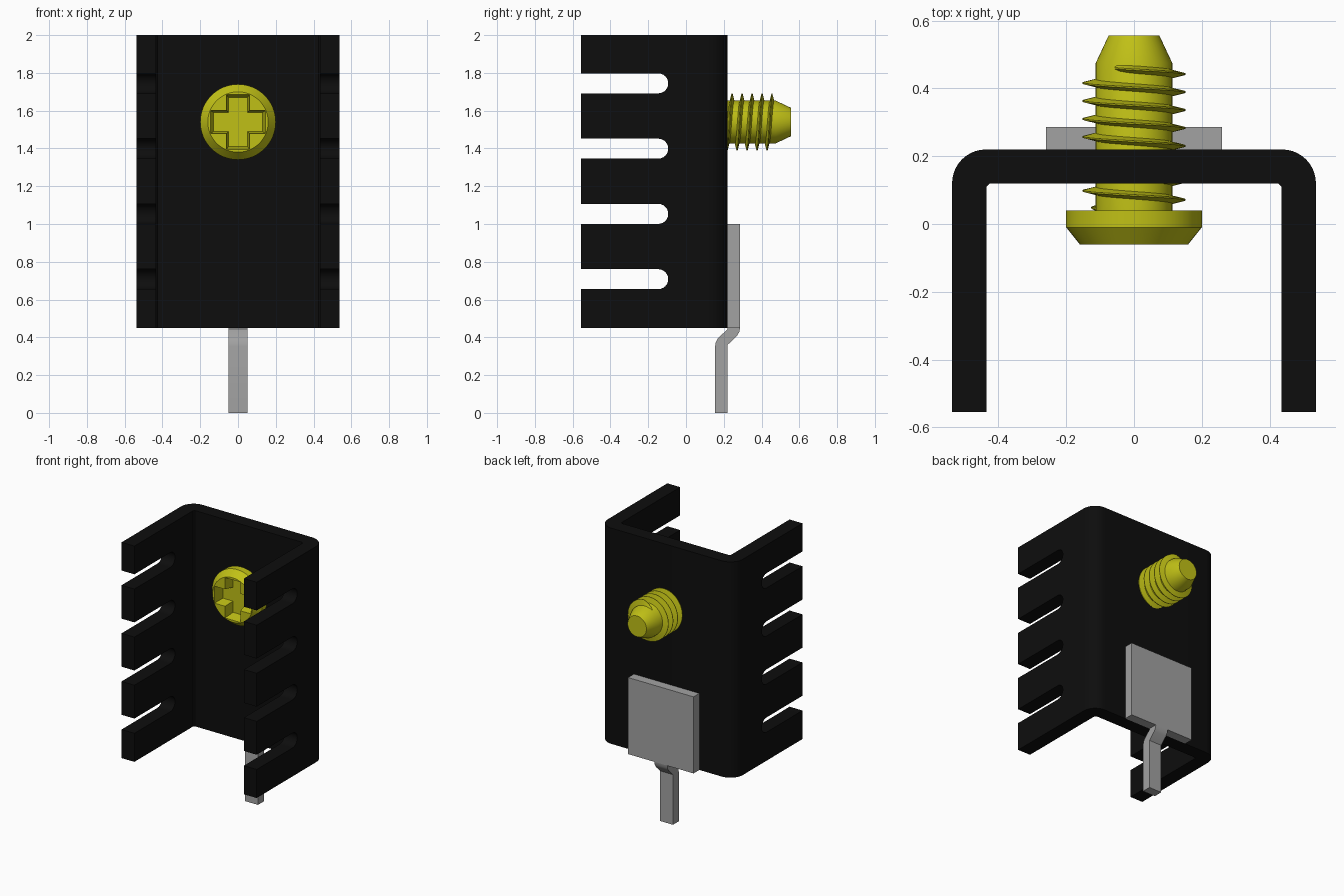
import bpy, bmesh, math

if "Cube" in bpy.data.objects:
    bpy.data.objects.remove(bpy.data.objects["Cube"], do_unlink=True)


def material(name, rgb):
    m = bpy.data.materials.new(name)
    m.use_nodes = True
    m.diffuse_color = (*rgb, 1)
    m.node_tree.nodes["Principled BSDF"].inputs["Base Color"].default_value = (*rgb, 1)
    return m


BLACK = material("black anodised", (0.004, 0.004, 0.004))
YELLOW = material("yellow metal", (0.53, 0.53, 0.008))
GREY = material("grey metal", (0.36, 0.36, 0.36))


def finish(name, bm, mat):
    bmesh.ops.recalc_face_normals(bm, faces=bm.faces)
    me = bpy.data.meshes.new(name)
    bm.to_mesh(me)
    bm.free()
    me.materials.append(mat)
    ob = bpy.data.objects.new(name, me)
    bpy.context.collection.objects.link(ob)
    return ob


def loft(name, loops, mat):
    """Skin matching closed loops of points and cap both ends."""
    bm = bmesh.new()
    rings = [[bm.verts.new(p) for p in loop] for loop in loops]
    n = len(rings[0])
    for a, b in zip(rings, rings[1:]):
        for i in range(n):
            j = (i + 1) % n
            bm.faces.new((a[i], a[j], b[j], b[i]))
    bm.faces.new(rings[0])
    bm.faces.new(rings[-1])
    return finish(name, bm, mat)


def cut(ob, cutters):
    """Subtract the cutters, bake the result and remove them."""
    for c in cutters:
        c.hide_render = True
        mod = ob.modifiers.new("cut", "BOOLEAN")
        mod.operation, mod.solver, mod.object = "DIFFERENCE", "EXACT", c
    bpy.context.view_layer.update()
    dg = bpy.context.evaluated_depsgraph_get()
    baked = bpy.data.meshes.new_from_object(ob.evaluated_get(dg))
    ob.modifiers.clear()
    ob.data = baked
    for c in cutters:
        bpy.data.objects.remove(c, do_unlink=True)


def smooth(ob, angle=30):
    bpy.ops.object.select_all(action="DESELECT")
    bpy.context.view_layer.objects.active = ob
    ob.select_set(True)
    bpy.ops.object.shade_smooth_by_angle(angle=math.radians(angle))


def arc(cx, cy, r, a0, a1, n):
    return [(cx + r * math.cos(math.radians(a0 + (a1 - a0) * i / n)),
             cy + r * math.sin(math.radians(a0 + (a1 - a0) * i / n))) for i in range(n + 1)]


# Heat sink: U channel with rounded outer corners
half = [(0.435, 0.11), (0.435, -0.555), (0.537, -0.555)] + arc(0.437, 0.12, 0.1, 0, 90, 10)
half = [(0.425, 0.12)] + half
outline = half + [(-x, y) for x, y in reversed(half)]
sink = loft("heat_sink", [[(x, y, z) for x, y in outline] for z in (0.45, 2.0)], BLACK)

# Round-ended slots through both side walls
slots = []
for k in range(4):
    z = 0.708 + 0.3455 * k
    shape = [(-0.7, z - 0.053)] + arc(-0.147, z, 0.053, -90, 90, 12) + [(-0.7, z + 0.053)]
    slots.append(loft("slot_cutter", [[(x, y, w) for y, w in shape] for x in (-0.7, 0.7)], BLACK))
cut(sink, slots)
smooth(sink)

# Screw: head, shank and tapered point turned about the y axis
AXIS = 1.54


def ring(r, y, n=48):
    return [(r * math.cos(2 * math.pi * i / n), y, AXIS + r * math.sin(2 * math.pi * i / n))
            for i in range(n)]


profile = [(0.16, -0.06), (0.2, -0.01), (0.2, 0.04), (0.113, 0.04), (0.113, 0.475), (0.075, 0.556)]
screw = loft("screw", [ring(r, y) for r, y in profile], YELLOW)


# Tapered cross recess in the head
def cross(length, arm, y):
    quarter = [(length, -arm), (length, arm), (arm, arm)]
    pts = []
    for q in range(4):
        c, s = ((1, 0), (0, 1), (-1, 0), (0, -1))[q]
        pts += [(x * c - z * s, y, AXIS + x * s + z * c) for x, z in quarter]
    return pts


cut(screw, [loft("recess_cutter", [cross(0.148, 0.063, -0.075), cross(0.13, 0.05, 0.015)], YELLOW)])
smooth(screw)

# Helical thread, fading in and out at its ends
PITCH, TURNS, STEPS = 0.053, 7.85, 48
total = int(TURNS * STEPS)
sections = []
for i in range(total + 1):
    a = math.pi + 2 * math.pi * i / STEPS
    y = 0.045 + PITCH * i / STEPS
    fade = min(1, i / 5, (total - i) / 5)
    tip = 0.114 + 0.038 * fade
    sections.append([(r * math.cos(a), y + d, AXIS + r * math.sin(a))
                     for r, d in ((0.106, -0.013), (tip, -0.002), (tip, 0.002), (0.106, 0.013))])
thread = loft("screw_thread", sections, YELLOW)
smooth(thread)

# Solder tab: flat plate on the back
plate = [(-0.26, 0.45), (0.26, 0.45), (0.26, 1.0), (-0.26, 1.0)]
loft("tab_plate", [[(x, y, z) for x, z in plate] for y in (0.22, 0.286)], GREY)

# Joggled pin below the plate
side = [(0.22, 0.45), (0.286, 0.45), (0.283, 0.43), (0.27, 0.408), (0.22, 0.36), (0.22, 0),
        (0.154, 0), (0.154, 0.352), (0.158, 0.375), (0.17, 0.396), (0.22, 0.443)]
pin = loft("tab_pin", [[(x, y, z) for y, z in side] for x in (-0.051, 0.051)], GREY)
smooth(pin)
